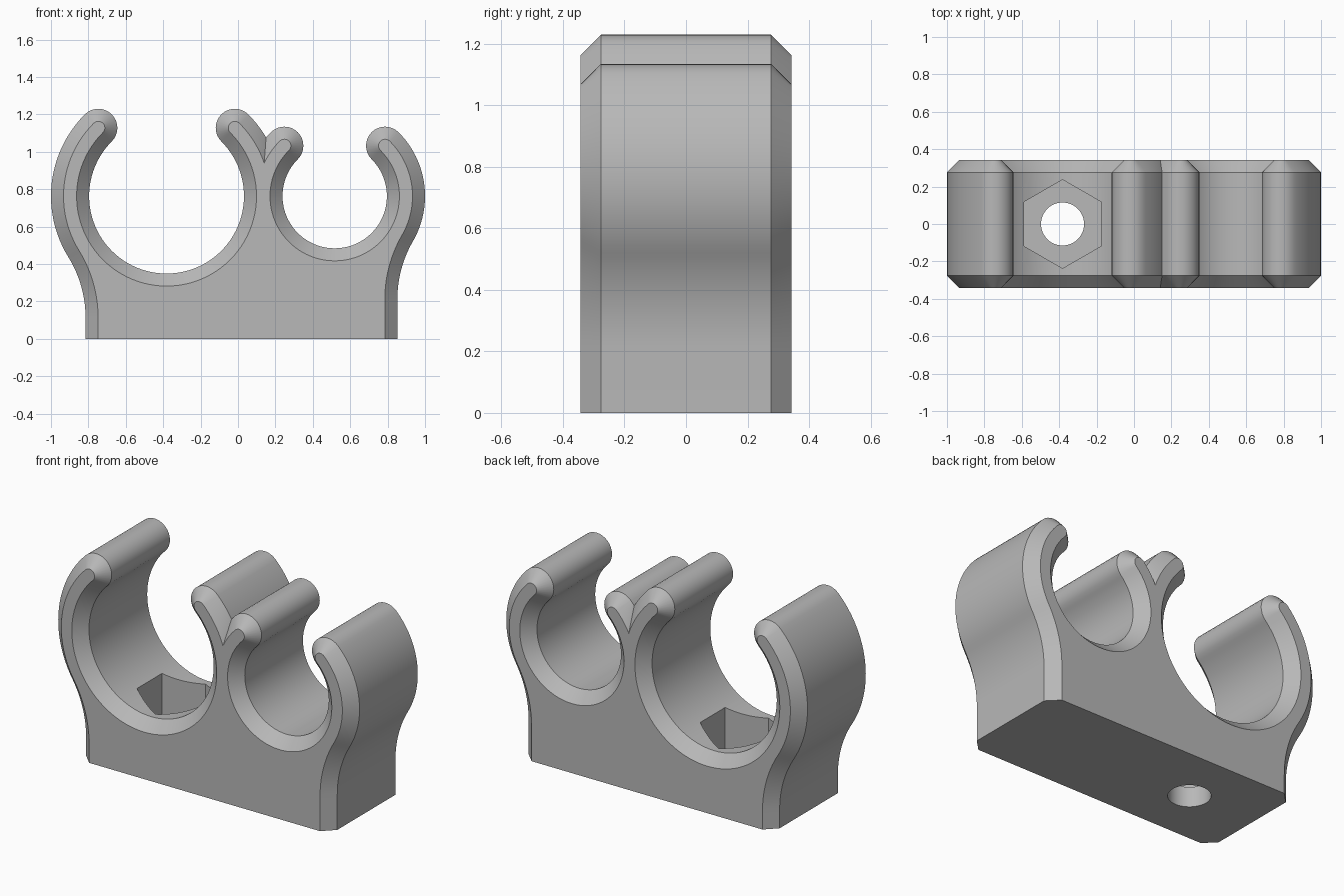
import bpy, bmesh
from math import sin, cos, radians, degrees, atan2, sqrt, pi

cube = bpy.data.objects.get("Cube")
if cube:
    bpy.data.objects.remove(cube, do_unlink=True)

# Main dimensions
AXIS_Z = 0.763            # height of both pipe axes
WALL = 0.204              # clip arm thickness
BIG_X, BIG_R = -0.382, 0.414
SMALL_X, SMALL_R = 0.517, 0.279
BASE_LEFT, BASE_RIGHT = -0.815, 0.852
FLARE = 0.618             # concave radius between arms and base
HALF_DEPTH, CHAMFER = 0.343, 0.067
POCKET_FLOOR = 0.12

grey = bpy.data.materials.new("grey plastic")
grey.use_nodes = True
colour = (0.48, 0.48, 0.48, 1)
grey.diffuse_color = colour
grey.node_tree.nodes["Principled BSDF"].inputs["Base Color"].default_value = colour


def arc(cx, cz, r, start, end, n):
    """Points along an arc in degrees, without the end point."""
    steps = [radians(start + (end - start) * i / n) for i in range(n)]
    return [(cx + r * cos(a), cz + r * sin(a)) for a in steps]


def jaws(cx, r, d, begin, finish):
    """One C-shaped clip: outer arm, round lip, bowl, round lip, outer arm."""
    outer, mid, lip = r + WALL - d, (r + WALL / 2) * sqrt(0.5), WALL / 2 - d
    lip_z = AXIS_Z + mid
    return (arc(cx, AXIS_Z, outer, begin, 135, 24)
            + arc(cx - mid, lip_z, lip, 135, -45, 16)
            + arc(cx, AXIS_Z, r + d, 135, 405, 72)
            + arc(cx + mid, lip_z, lip, 225, 45, 16)
            + arc(cx, AXIS_Z, outer, 45, finish, 24))


def flare(cx, r, half_width):
    """Drop and angle of the concave arc tangent to the arm and the base side."""
    across = half_width + FLARE
    drop = sqrt((r + WALL + FLARE) ** 2 - across ** 2)
    return drop, degrees(atan2(drop, across))


def outline(d):
    """Whole side profile, offset inwards by d everywhere but the underside."""
    drop_l, ang_l = flare(BIG_X, BIG_R, BIG_X - BASE_LEFT)
    drop_r, ang_r = flare(SMALL_X, SMALL_R, BASE_RIGHT - SMALL_X)
    # Notch where the two inner arms meet
    ra, rb, gap = BIG_R + WALL - d, SMALL_R + WALL - d, SMALL_X - BIG_X
    along = (gap ** 2 + ra ** 2 - rb ** 2) / (2 * gap)
    rise = sqrt(ra ** 2 - along ** 2)
    notch_a = degrees(atan2(rise, along))
    notch_b = degrees(atan2(rise, along - gap))
    return ([(BASE_LEFT + d, 0)]
            + arc(BASE_LEFT - FLARE, AXIS_Z - drop_l, FLARE + d, 0, ang_l, 14)
            + jaws(BIG_X, BIG_R, d, 180 + ang_l, notch_a)
            + jaws(SMALL_X, SMALL_R, d, notch_b, -ang_r)
            + arc(BASE_RIGHT + FLARE, AXIS_Z - drop_r, FLARE + d, 180 - ang_r, 180, 14)
            + [(BASE_RIGHT - d, AXIS_Z - drop_r), (BASE_RIGHT - d, 0)])


def make_object(name, bm):
    bmesh.ops.recalc_face_normals(bm, faces=bm.faces)
    mesh = bpy.data.meshes.new(name)
    bm.to_mesh(mesh)
    bm.free()
    mesh.materials.append(grey)
    obj = bpy.data.objects.new(name, mesh)
    bpy.context.collection.objects.link(obj)
    return obj


def prism_cutter(name, sides, radius, bottom, top):
    bm = bmesh.new()
    verts = [bm.verts.new((BIG_X + radius * sin(2 * pi * i / sides),
                           radius * cos(2 * pi * i / sides), bottom))
             for i in range(sides)]
    face = bm.faces.new(verts)
    extruded = bmesh.ops.extrude_face_region(bm, geom=[face])["geom"]
    moved = [v for v in extruded if isinstance(v, bmesh.types.BMVert)]
    bmesh.ops.translate(bm, verts=moved, vec=(0, 0, top - bottom))
    obj = make_object(name, bm)
    obj.hide_render = True
    return obj


# Double clip body: profile swept through the depth with chamfered ends
bm = bmesh.new()
flat = HALF_DEPTH - CHAMFER
rings = [[bm.verts.new((x, y, z)) for x, z in outline(d)]
         for y, d in ((-HALF_DEPTH, CHAMFER), (-flat, 0), (flat, 0), (HALF_DEPTH, CHAMFER))]
count = len(rings[0])
for a, b in zip(rings, rings[1:]):
    for i in range(count - 1):
        j = i + 1
        bm.faces.new((a[i], a[j], b[j], b[i]))
# Flat underside and the two end faces
bm.faces.new([r[0] for r in rings] + [r[-1] for r in reversed(rings)])
bm.faces.new(rings[0])
bm.faces.new(rings[-1])
body = make_object("double_pipe_clip", bm)

# Hexagonal nut pocket and screw hole under the larger bowl
bpy.ops.object.select_all(action='DESELECT')
body.select_set(True)
bpy.context.view_layer.objects.active = body
for cutter in (prism_cutter("nut_pocket_cutter", 6, 0.237, POCKET_FLOOR, 0.6),
               prism_cutter("screw_hole_cutter", 48, 0.115, -0.1, 0.5)):
    mod = body.modifiers.new(cutter.name, 'BOOLEAN')
    mod.operation = 'DIFFERENCE'
    mod.solver = 'EXACT'
    mod.object = cutter
    bpy.ops.object.modifier_apply(modifier=mod.name)
    bpy.data.objects.remove(cutter, do_unlink=True)

bpy.ops.object.shade_smooth_by_angle(angle=radians(30))
